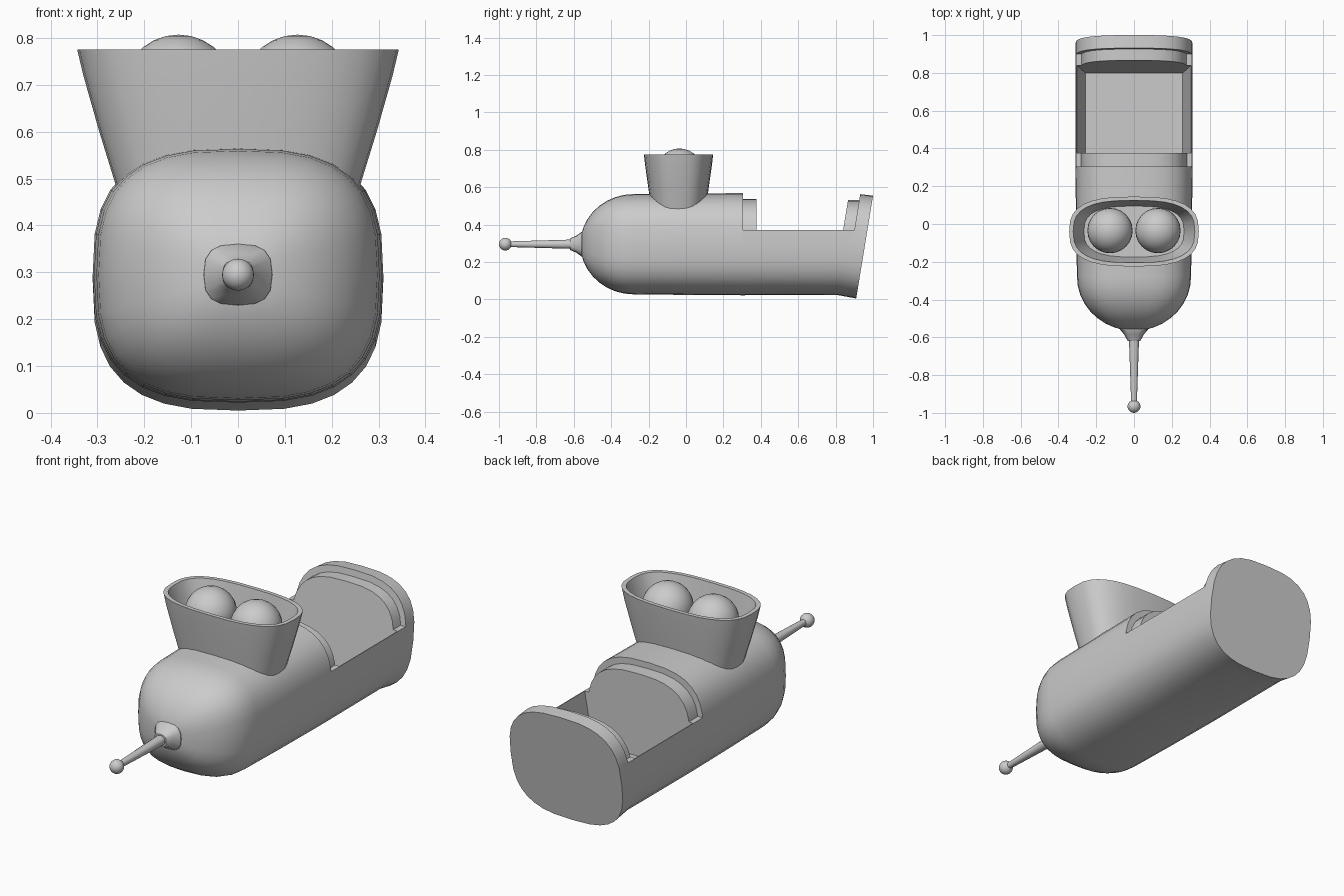
import bpy, bmesh
from math import sin, cos, pi, radians

default_cube = bpy.data.objects.get("Cube")
if default_cube:
    bpy.data.objects.remove(default_cube, do_unlink=True)

SLANT = 0.164      # lean of the tail plane
MID = 0.295        # height of the hull axis


def rounded(a, b, power, sides=32):
    """Closed rounded-rectangle outline with half sizes a and b."""
    def bend(v):
        return (1 if v >= 0 else -1) * abs(v) ** (2 / power)
    angles = [2 * pi * i / sides for i in range(sides)]
    return [(a * bend(cos(t)), b * bend(sin(t))) for t in angles]


def upright(y, a, b, zc=MID, slant=0, power=2.85, sides=32):
    return [(u, y + slant * v, zc + v) for u, v in rounded(a, b, power, sides)]


def level(z, a, b, yc):
    return [(u, yc + v, z) for u, v in rounded(a, b, 2.8, 32)]


def skin(name, rings):
    """Bridge successive rings and close both ends."""
    bm = bmesh.new()
    loops = [[bm.verts.new(p) for p in ring] for ring in rings]
    n = len(loops[0])
    for lo, hi in zip(loops, loops[1:]):
        for i in range(n):
            j = (i + 1) % n
            bm.faces.new((lo[i], lo[j], hi[j], hi[i]))
    bm.faces.new(loops[0])
    bm.faces.new(loops[-1][::-1])
    bmesh.ops.recalc_face_normals(bm, faces=bm.faces)
    mesh = bpy.data.meshes.new(name)
    bm.to_mesh(mesh)
    bm.free()
    obj = bpy.data.objects.new(name, mesh)
    bpy.context.collection.objects.link(obj)
    return obj


def select(obj):
    bpy.ops.object.select_all(action='DESELECT')
    obj.select_set(True)
    bpy.context.view_layer.objects.active = obj


def combine(target, tool, operation):
    tool.hide_render = True
    mod = target.modifiers.new(operation.title(), 'BOOLEAN')
    mod.operation = operation
    mod.solver = 'EXACT'
    mod.object = tool
    select(target)
    bpy.ops.object.modifier_apply(modifier=mod.name)
    bpy.data.objects.remove(tool, do_unlink=True)


def smooth(obj, angle=32):
    select(obj)
    bpy.ops.object.shade_smooth_by_angle(angle=radians(angle))


def ball(name, radius, location):
    bpy.ops.mesh.primitive_uv_sphere_add(
        segments=24, ring_count=14, radius=radius, location=location)
    obj = bpy.context.object
    obj.name = name
    smooth(obj, 60)
    return obj


# Hull: domed nose, long barrel and flared slanted tail
nose = []
for degrees in (86, 78, 70, 60, 50, 40, 30, 20, 10, 0):
    a = radians(degrees)
    nose.append(upright(-0.28 - 0.285 * sin(a), 0.302 * cos(a), 0.268 * cos(a)))
barrel = [
    upright(0.0, 0.307, 0.271),
    upright(0.30, 0.31, 0.273),
    upright(0.85, 0.31, 0.271, slant=SLANT),
    upright(0.955, 0.31, 0.275, 0.28, SLANT),
]
hull = skin("hull", nose + barrel)

# Open hatch between the barrel and the tail plate
side_profile = [(0.305, 0.37), (0.305, 0.8), (0.97, 0.8), (0.90, 0.37)]
hatch = skin("hatch_cutter", [[(x, y, z) for y, z in side_profile]
                              for x in (-0.5, 0.5)])
combine(hull, hatch, 'DIFFERENCE')

# Inset collars on both ends of the hatch
collars = {
    "front_collar": [upright(y, 0.283, 0.242) for y in (0.28, 0.39)],
    "rear_collar": [upright(y, 0.283, 0.24, 0.29, SLANT) for y in (0.815, 0.92)],
}
for name, rings in collars.items():
    combine(hull, skin(name, rings), 'UNION')

# Cockpit well with sloping sides and a leaning back wall
well_profile = [(-0.258, 0.12), (0.258, 0.12), (0.343, 0.6), (-0.343, 0.6)]
well = skin("well_cutter", [
    [(x, 0.376, z) for x, z in well_profile],
    [(x, 0.84 + SLANT * (z - 0.37), z) for x, z in well_profile],
])
combine(hull, well, 'DIFFERENCE')
smooth(hull)

# Turret: flared cup with a thin rim and a recessed floor
turret = skin("turret", [
    level(0.42, 0.243, 0.138, -0.04),
    level(0.49, 0.262, 0.147, -0.04),
    level(0.60, 0.296, 0.162, -0.04),
    level(0.72, 0.330, 0.179, -0.04),
    level(0.775, 0.343, 0.185, -0.04),
    level(0.775, 0.322, 0.165, -0.04),
    level(0.60, 0.265, 0.135, -0.04),
])
smooth(turret)

# Twin domes inside the turret
for side, x in (("left", 0.127), ("right", -0.127)):
    ball(side + "_dome", 0.12, (x, -0.035, 0.687))

# Nose spike: rounded socket, tapered rod and ball tip
socket = skin("spike_socket", [
    upright(-0.53, 0.075, 0.068, sides=16),
    upright(-0.56, 0.073, 0.065, sides=16),
    upright(-0.585, 0.052, 0.046, sides=16),
    upright(-0.62, 0.033, 0.031, sides=16),
])
smooth(socket)
rod = skin("spike_rod", [
    upright(-0.60, 0.027, 0.025, power=2.2, sides=16),
    upright(-0.95, 0.015, 0.015, power=2.2, sides=16),
])
smooth(rod)
ball("spike_tip", 0.034, (0, -0.966, MID))
